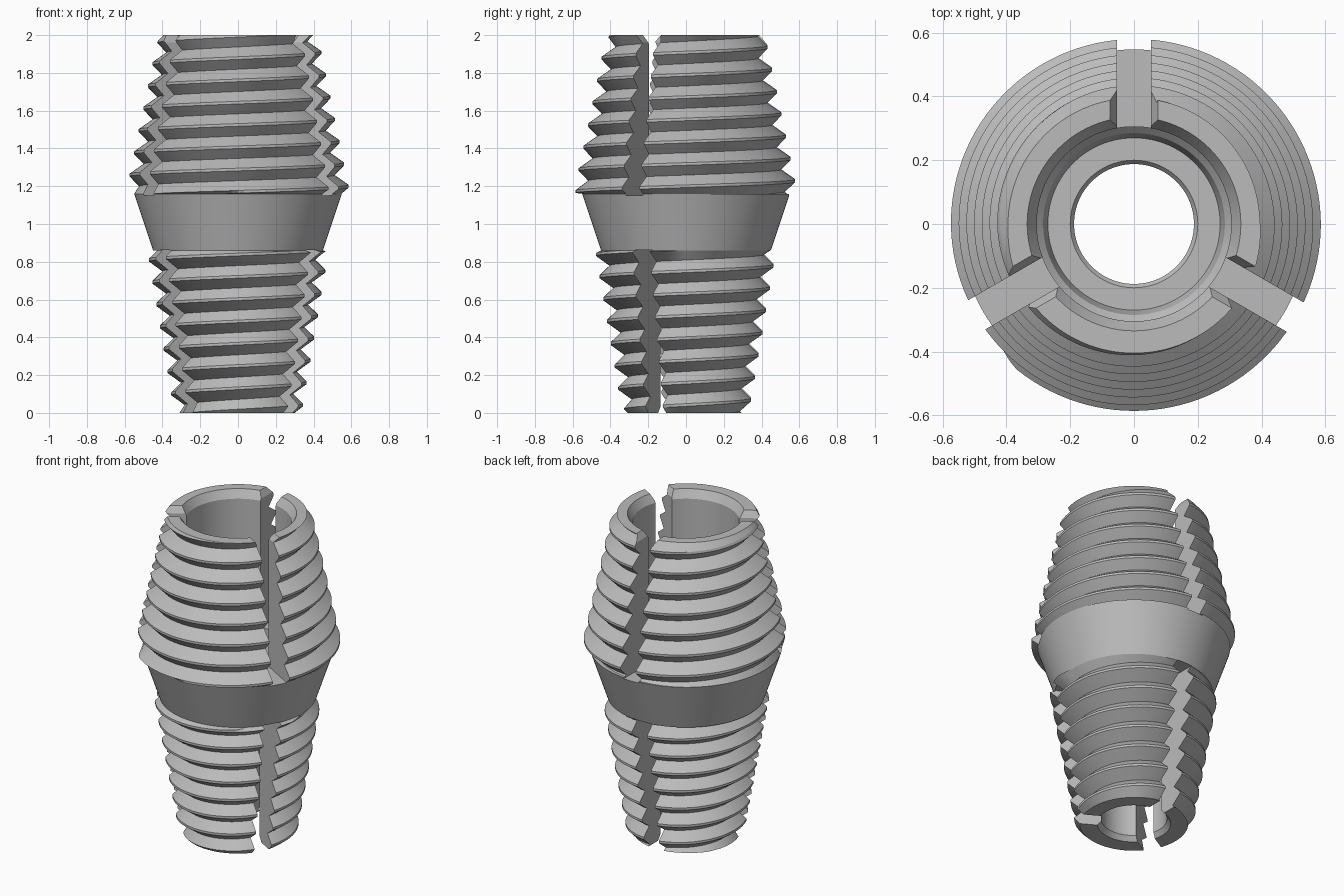
import bpy, bmesh
from math import tau, cos, sin, radians, floor
from mathutils import Matrix

cube = bpy.data.objects.get("Cube")
if cube:
    bpy.data.objects.remove(cube, do_unlink=True)

steel = bpy.data.materials.new("satin_grey")
steel.use_nodes = True
grey = (0.5, 0.5, 0.5, 1)
steel.diffuse_color = grey
steel.node_tree.nodes["Principled BSDF"].inputs["Base Color"].default_value = grey

SEGMENTS = 120
PITCH = 0.118
FLAT = 0.06      # half width of the crest flat, in turns
DEPTH = 0.062


def thread_column(turn, low, high, start, crest, least, most):
    """Points up one side of a tapered right-hand thread at a given turn."""
    def radius(z):
        phase = (z - start) / PITCH - turn
        off = phase - floor(phase + 0.5)
        cut = max(0, (abs(off) - FLAT) / (0.5 - FLAT))
        middle = z - off * PITCH
        r = crest(middle + (z - middle) * cut) - DEPTH * cut
        return max(least(z), min(r, most(z)))

    points = []
    for k in range(-10, 10):
        for part in (-FLAT, FLAT, 0.5):
            z = start + PITCH * (k + turn + part)
            z = max(low, min(high, z))
            points.append((radius(z), z))
    return points


def section(turn):
    """Closed wall section: lower thread, collar, upper thread, bore."""
    lower = thread_column(turn, 0, 0.86, 0.75,
                          lambda z: 0.337 + 0.167 * z,
                          lambda z: 0.3 - z,
                          lambda z: min(0.31 + z, 0.45 + 8 * (0.86 - z)))
    upper = thread_column(turn, 1.16, 2, 1.908,
                          lambda z: 0.586 - 0.205 * max(0, z - 1.2),
                          lambda z: 0.395 - (2 - z),
                          lambda z: min(0.405 + 0.6 * (2 - z), 0.55 + 8 * (z - 1.16)))
    collar = [(0.45, 0.86), (0.55, 1.16)]
    bore = [(0.335, 2), (0.305, 1.95), (0.305, 1.08), (0.285, 1.06), (0.27, 1.0),
            (0.2, 1.0), (0.188, 0.985), (0.188, 0.03), (0.21, 0)]
    return lower + collar + upper + bore


# Threaded sleeve, swept round the axis
bm = bmesh.new()
columns = []
for i in range(SEGMENTS + 1):
    a = tau * i / SEGMENTS
    columns.append([bm.verts.new((r * cos(a), r * sin(a), z))
                    for r, z in section(i / SEGMENTS)])
for c, d in zip(columns, columns[1:]):
    for j in range(len(c)):
        n = (j + 1) % len(c)
        bm.faces.new((c[j], d[j], d[n], c[n]))
bmesh.ops.remove_doubles(bm, verts=bm.verts, dist=1e-5)
bmesh.ops.dissolve_degenerate(bm, dist=1e-5, edges=bm.edges)
bmesh.ops.recalc_face_normals(bm, faces=bm.faces)
mesh = bpy.data.meshes.new("threaded_sleeve")
bm.to_mesh(mesh)
bm.free()
mesh.materials.append(steel)
sleeve = bpy.data.objects.new("threaded_sleeve", mesh)
bpy.context.collection.objects.link(sleeve)


def slot_cutter(name, outline):
    """Three radial slots, each an outline in (width, z) pushed outwards."""
    bm = bmesh.new()
    for angle in (90, 210, 330):
        spin = Matrix.Rotation(radians(angle), 4, 'Z')
        inner = [bm.verts.new(spin @ Matrix.Translation((0.12, w, z)).translation)
                 for w, z in outline]
        outer = [bm.verts.new(spin @ Matrix.Translation((0.8, w, z)).translation)
                 for w, z in outline]
        bm.faces.new(inner)
        bm.faces.new(outer)
        for j in range(len(outline)):
            n = (j + 1) % len(outline)
            bm.faces.new((inner[j], outer[j], outer[n], inner[n]))
    bmesh.ops.recalc_face_normals(bm, faces=bm.faces)
    mesh = bpy.data.meshes.new(name)
    bm.to_mesh(mesh)
    bm.free()
    mesh.materials.append(steel)
    cutter = bpy.data.objects.new(name, mesh)
    bpy.context.collection.objects.link(cutter)
    cutter.hide_render = True
    return cutter


# Upper slots flare slightly at the rim; lower slots are plain
half = 0.053
right_side = [(half, 1.152), (half, 1.96), (0.075, 2.0), (0.075, 2.1)]
upper_slots = slot_cutter("upper_slot_cutter",
                          right_side + [(-w, z) for w, z in reversed(right_side)])
lower_slots = slot_cutter("lower_slot_cutter",
                          [(half, -0.1), (half, 0.863), (-half, 0.863), (-half, -0.1)])

bpy.ops.object.select_all(action='DESELECT')
sleeve.select_set(True)
bpy.context.view_layer.objects.active = sleeve
for cutter in (upper_slots, lower_slots):
    mod = sleeve.modifiers.new("slots", 'BOOLEAN')
    mod.operation = 'DIFFERENCE'
    mod.solver = 'EXACT'
    mod.object = cutter
    bpy.ops.object.modifier_apply(modifier=mod.name)
    bpy.data.objects.remove(cutter, do_unlink=True)

bpy.ops.object.shade_smooth_by_angle(angle=radians(10))
